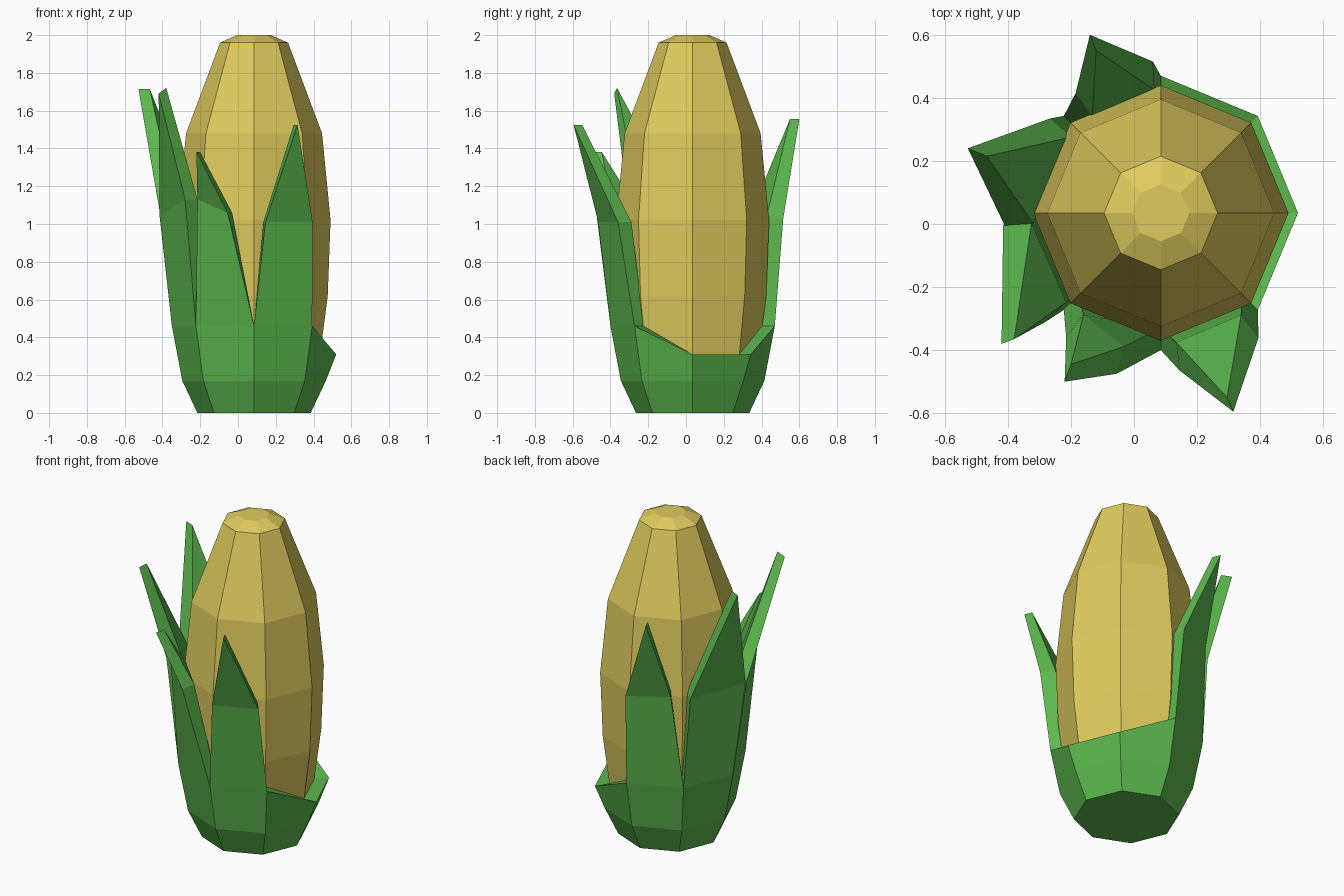
import bpy, bmesh, math
from mathutils import Vector

if "Cube" in bpy.data.objects:
    bpy.data.objects.remove(bpy.data.objects["Cube"])

CX, CY = 0.085, 0.035  # axis of the cob


def material(name, rgb):
    m = bpy.data.materials.new(name)
    m.diffuse_color = (*rgb, 1)
    m.use_nodes = True
    m.node_tree.nodes["Principled BSDF"].inputs["Base Color"].default_value = m.diffuse_color
    return m


YELLOW = material("corn yellow", (0.74, 0.60, 0.11))
GREEN = material("husk green", (0.107, 0.479, 0.076))


def make(name, faces, mat):
    bm = bmesh.new()
    for f in faces:
        bm.faces.new([bm.verts.new(p) for p in f])
    bmesh.ops.remove_doubles(bm, verts=bm.verts, dist=0.0005)
    me = bpy.data.meshes.new(name)
    bm.to_mesh(me)
    bm.free()
    me.materials.append(mat)
    bpy.context.collection.objects.link(bpy.data.objects.new(name, me))


def pt(i, r, z):
    a = math.radians(45 * i)
    return Vector((CX + r * math.cos(a), CY + r * math.sin(a), z))


def inward(p, d):
    v = Vector((CX - p.x, CY - p.y, 0)).normalized()
    return p + v * d


# Cob: eight-sided lathe
profile = [(0.30, 0.06), (0.35, 0.31), (0.39, 0.62), (0.405, 1.02),
           (0.36, 1.48), (0.18, 1.96), (0.09, 2.0)]
faces = []
for (r0, z0), (r1, z1) in zip(profile, profile[1:]):
    for i in range(8):
        faces.append([pt(i, r0, z0), pt(i + 1, r0, z0), pt(i + 1, r1, z1), pt(i, r1, z1)])
faces.append([pt(i, *profile[-1]) for i in range(8)])
faces.append([pt(-i, *profile[0]) for i in range(8)])
make("cob", faces, YELLOW)


# Husk cup: rim dips on the right side
def rim(i):
    return pt(i, 0.435, 0.31 if i % 8 < 2 else 0.46)


def rim_in(i):
    return inward(rim(i), 0.087 if i % 8 < 2 else 0.07)


faces = [[pt(-i, 0.30, 0) for i in range(8)]]
for i in range(8):
    faces.append([pt(i, 0.30, 0), pt(i + 1, 0.30, 0), pt(i + 1, 0.38, 0.17), pt(i, 0.38, 0.17)])
    faces.append([pt(i, 0.38, 0.17), pt(i + 1, 0.38, 0.17), rim(i + 1), rim(i)])
    if i in (0, 1, 7):
        faces.append([rim(i), rim(i + 1), rim_in(i + 1), rim_in(i)])
make("husk_cup", faces, GREEN)

# Husk leaves: sector, two middle corners, outer tip, inner tip
leaves = {
    "back_leaf": (2, (0.06, 0.515, 1.03), (-0.185, 0.415, 1.05),
                  (-0.14, 0.60, 1.555), (-0.12, 0.55, 1.555)),
    "left_back_leaf": (3, (-0.265, 0.335, 1.03), (-0.41, -0.005, 1.04),
                       (-0.527, 0.24, 1.715), (-0.467, 0.215, 1.715)),
    "left_front_leaf": (4, (-0.415, -0.005, 1.04), (-0.28, -0.31, 1.13),
                        (-0.42, -0.38, 1.69), (-0.38, -0.365, 1.72)),
    "front_left_leaf": (5, (-0.215, -0.36, 1.13), (-0.055, -0.475, 1.06),
                        (-0.22, -0.50, 1.38), (-0.20, -0.445, 1.38)),
    "front_right_leaf": (6, (0.145, -0.465, 1.01), (0.395, -0.36, 1.01),
                         (0.315, -0.595, 1.525), (0.295, -0.55, 1.525)),
}
for name, (i, a, b, t, ti) in leaves.items():
    a0, b0, a0i, b0i = rim(i), rim(i + 1), rim_in(i), rim_in(i + 1)
    a1, b1 = Vector(a), Vector(b)
    a1i, b1i = inward(a1, 0.09), inward(b1, 0.09)
    t, ti = Vector(t), Vector(ti)
    make(name, [
        [a0, b0, b1, a1], [a1, b1, t],
        [b0i, a0i, a1i, b1i], [b1i, a1i, ti],
        [b0, b0i, b1i, b1], [b1, b1i, ti, t],
        [a0i, a0, a1, a1i], [a1i, a1, t, ti],
    ], GREEN)
